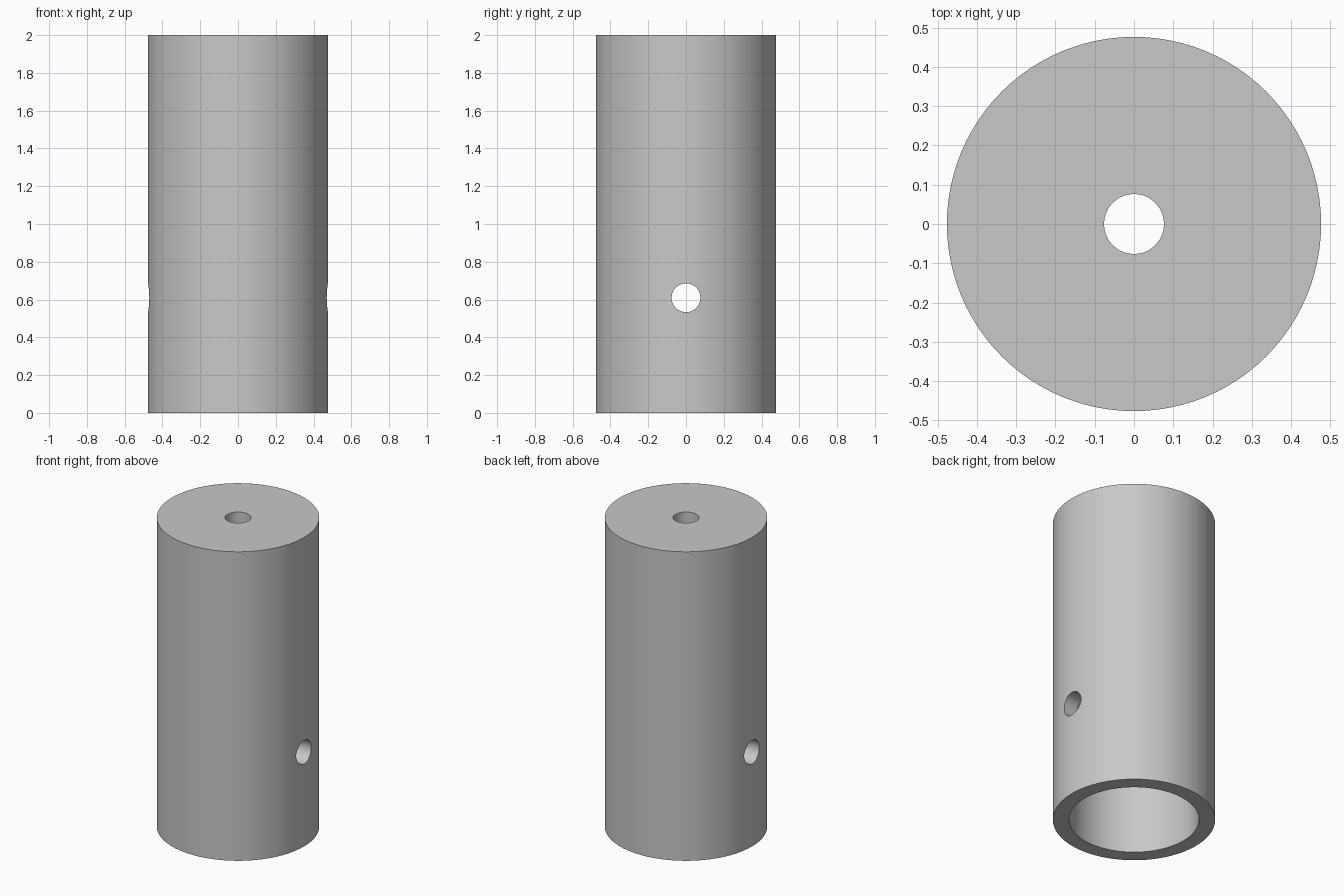
import bpy
import math

SEGMENTS = 96
HEIGHT = 2.0
UNIT = HEIGHT / 105          # one design unit
OUTER, BORE, HOLE = 25 * UNIT, 20 * UNIT, 4 * UNIT
CAP = 5 * UNIT               # thickness of the closed end
PIN_Z = 32 * UNIT            # height of the cross hole

cube = bpy.data.objects.get("Cube")
if cube:
    bpy.data.objects.remove(cube, do_unlink=True)


def make_material(name, rgb):
    mat = bpy.data.materials.new(name)
    mat.use_nodes = True
    color = (*rgb, 1.0)
    mat.diffuse_color = color
    mat.node_tree.nodes["Principled BSDF"].inputs["Base Color"].default_value = color
    return mat


def lathe(name, profile):
    """Turn a closed (radius, z) profile around the z axis."""
    n = len(profile)
    verts, faces = [], []
    for s in range(SEGMENTS):
        a = 2 * math.pi * s / SEGMENTS
        verts += [(r * math.cos(a), r * math.sin(a), z) for r, z in profile]
    for s in range(SEGMENTS):
        t = (s + 1) % SEGMENTS
        for i in range(n):
            j = (i + 1) % n
            faces.append((s * n + i, t * n + i, t * n + j, s * n + j))
    mesh = bpy.data.meshes.new(name)
    mesh.from_pydata(verts, [], faces)
    obj = bpy.data.objects.new(name, mesh)
    bpy.context.collection.objects.link(obj)
    return obj


# Hollow sleeve: open at the bottom, capped with a small centre hole at the top
low, high = PIN_Z - 1.5 * HOLE, PIN_Z + 1.5 * HOLE
sleeve = lathe("sleeve", [
    (OUTER, 0), (OUTER, low), (OUTER, high), (OUTER, HEIGHT),
    (HOLE, HEIGHT), (HOLE, HEIGHT - CAP),
    (BORE, HEIGHT - CAP), (BORE, high), (BORE, low), (BORE, 0),
])
sleeve.data.materials.append(make_material("grey", (0.58, 0.58, 0.58)))

# Cross hole drilled through both walls along x
bpy.ops.mesh.primitive_cylinder_add(
    vertices=64, radius=HOLE, depth=3 * OUTER,
    location=(0, 0, PIN_Z), rotation=(0, math.pi / 2, 0))
drill = bpy.context.object
drill.name = "cross_hole_cutter"
drill.hide_render = True

cut = sleeve.modifiers.new("cross_hole", 'BOOLEAN')
cut.operation = 'DIFFERENCE'
cut.solver = 'EXACT'
cut.object = drill

bpy.ops.object.select_all(action='DESELECT')
sleeve.select_set(True)
bpy.context.view_layer.objects.active = sleeve
bpy.ops.object.modifier_apply(modifier=cut.name)
bpy.data.objects.remove(drill, do_unlink=True)

# Round walls smooth, rims sharp
bpy.ops.object.shade_smooth_by_angle(angle=math.radians(30))
